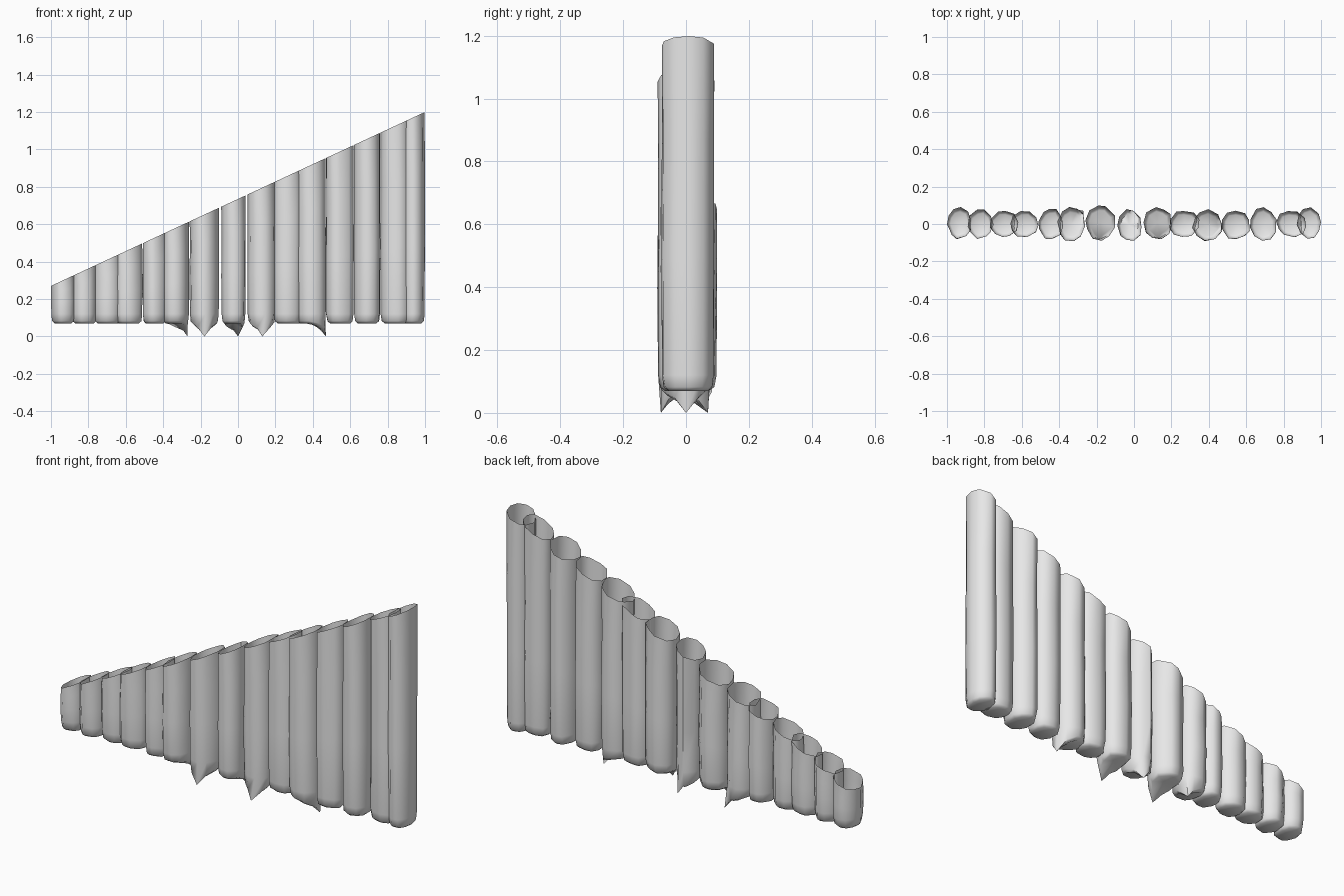
import bpy
import bmesh
import math
import random
from mathutils import Vector

random.seed(7)

default_cube = bpy.data.objects.get("Cube")
if default_cube:
    bpy.data.objects.remove(default_cube, do_unlink=True)

# Single plain grey for every log
grey = bpy.data.materials.new("plain grey")
grey.use_nodes = True
colour = (0.8, 0.8, 0.8, 1)
grey.diffuse_color = colour
grey.node_tree.nodes["Principled BSDF"].inputs["Base Color"].default_value = colour

SIDES = 10
BASE = 0.07

# Left edge, right edge, front edge and back edge of each log
LOGS = [
    (-1, -.87, -.08, .09), (-.89, -.75, -.08, .08), (-.77, -.62, -.07, .07),
    (-.66, -.51, -.07, .07), (-.51, -.38, -.08, .08), (-.41, -.26, -.09, .09),
    (-.26, -.1, -.09, .1), (-.09, .04, -.09, .08), (.05, .2, -.08, .09),
    (.19, .35, -.07, .07), (.31, .47, -.09, .08), (.47, .62, -.08, .07),
    (.62, .76, -.09, .09), (.76, .92, -.07, .07), (.87, 1, -.08, .09),
]

# Splintered lower tips, by log index
TIPS = {5: (-.27, .07), 6: (-.18, -.08), 7: (0, .07), 8: (.13, -.08), 10: (.47, 0)}


def slanted_top(x):
    """Height of the sloping cut along the row."""
    return 0.735 + 0.465 * x


def fit(values):
    """Rescale values so that they span -1 to 1."""
    low, high = min(values), max(values)
    return [2 * (v - low) / (high - low) - 1 for v in values]


def irregular_outline():
    """Uneven closed outline filling a square from -1 to 1."""
    turn = random.random()
    xs, ys = [], []
    for i in range(SIDES):
        angle = math.tau * (i + turn + random.uniform(-.18, .18)) / SIDES
        radius = random.uniform(.93, 1.06)
        xs.append(radius * math.cos(angle))
        ys.append(radius * math.sin(angle))
    return list(zip(fit(xs), fit(ys)))


def build_log(index, box):
    left, right, front, back = box
    cx, cy = (left + right) / 2, (front + back) / 2
    rx, ry = (right - left) / 2, (back - front) / 2
    outline = irregular_outline()
    bm = bmesh.new()

    def ring(scale, height, wobble):
        verts = []
        for u, v in outline:
            s = scale + random.uniform(-wobble, wobble)
            x = max(-1, min(1, cx + rx * u * s))
            verts.append(bm.verts.new((x, cy + ry * v * s, height(x))))
        return verts

    # Rounded foot, gently swelling trunk and sloping open rim
    rings = [ring(.72, lambda x: BASE, .03), ring(.9, lambda x: BASE + .012, .02)]
    for t, scale in ((.0, .97), (.35, 1), (.7, .98), (1, .98)):
        lower = BASE + .05
        rings.append(ring(scale, lambda x: lower + t * (slanted_top(x) - lower), .02))
    for below, above in zip(rings, rings[1:]):
        for i in range(SIDES):
            j = (i + 1) % SIDES
            bm.faces.new((below[i], below[j], above[j], above[i]))
    centre = bm.verts.new((cx, cy, BASE + .005))
    for i in range(SIDES):
        bm.faces.new((centre, rings[0][(i + 1) % SIDES], rings[0][i]))

    # Pull the foot down into a splintered point
    if index in TIPS:
        tip = Vector((*TIPS[index], 0))
        flat = lambda v: (Vector((v.co.x, v.co.y, 0)) - tip).length
        for v in rings[0] + rings[1]:
            v.co.z -= .05 * max(0, 1 - flat(v) / .11)
        point = min(rings[1], key=flat)
        point.co = tip
        inner = rings[0][rings[1].index(point)]
        inner.co.z = .03

    bmesh.ops.recalc_face_normals(bm, faces=bm.faces)
    mesh = bpy.data.meshes.new("log")
    bm.to_mesh(mesh)
    bm.free()
    mesh.materials.append(grey)
    log = bpy.data.objects.new(f"log_{index + 1}", mesh)
    bpy.context.collection.objects.link(log)
    return log


logs = [build_log(i, box) for i, box in enumerate(LOGS)]

# Soft trunk shading with crisp splinters
bpy.ops.object.select_all(action="DESELECT")
for log in logs:
    log.select_set(True)
bpy.context.view_layer.objects.active = logs[0]
bpy.ops.object.shade_smooth_by_angle(angle=math.radians(60))
